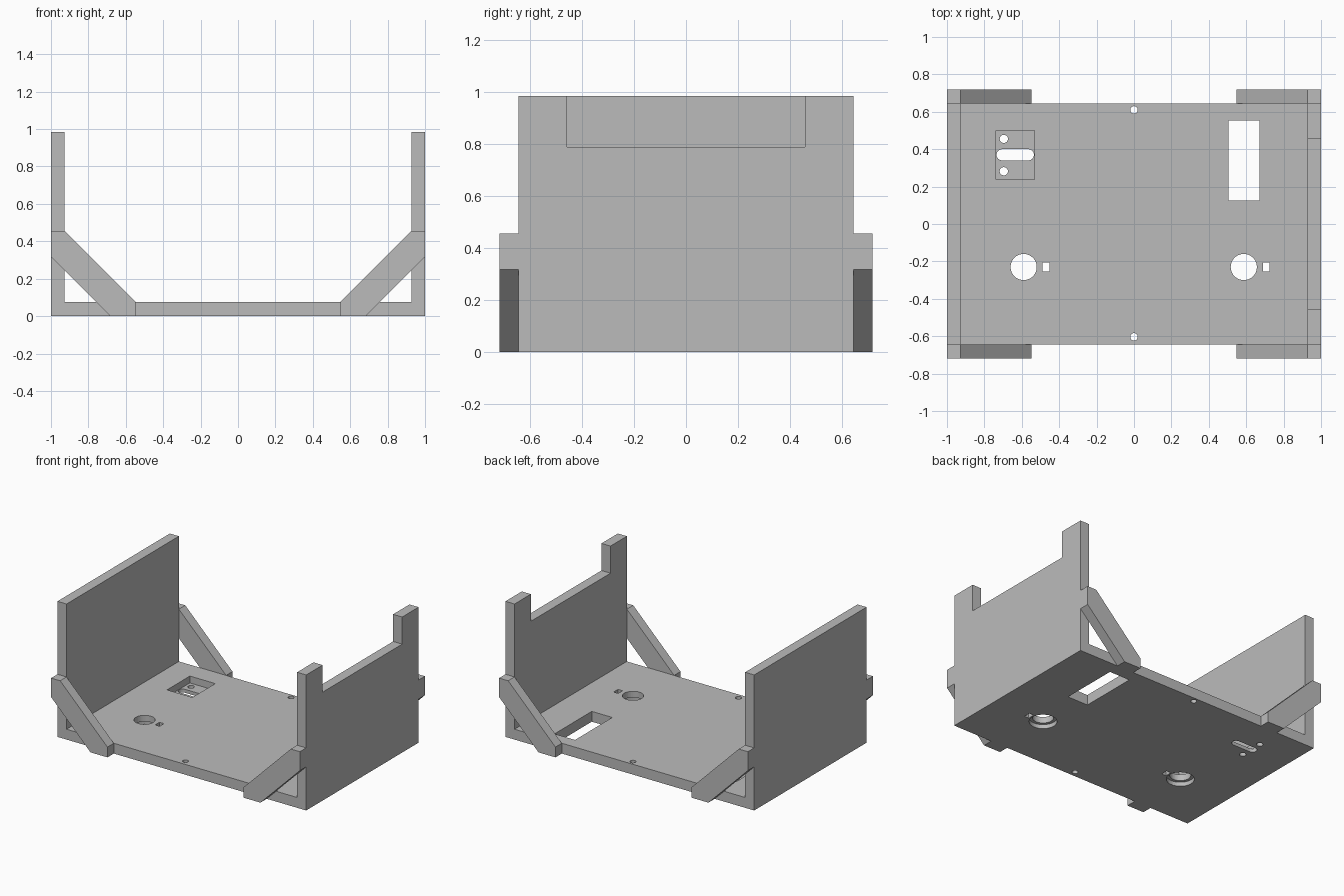
import bpy
import bmesh
import math

cube = bpy.data.objects.get("Cube")
if cube:
    bpy.data.objects.remove(cube, do_unlink=True)

grey = bpy.data.materials.new("plain grey")
grey.use_nodes = True
GREY = (0.5, 0.5, 0.5, 1)
grey.diffuse_color = GREY
grey.node_tree.nodes["Principled BSDF"].inputs["Base Color"].default_value = GREY

HALF_X, INNER_X = 1.0, 0.927
HALF_Y, BRACE_Y = 0.645, 0.718
TOP, FLOOR = 0.985, 0.075
LOW = -0.1  # start of cutters that pass through the floor


def prism(name, points, axis, start, end):
    """Extrude a flat outline along y (points are x, z) or z (points are x, y)."""
    bm = bmesh.new()
    place = (lambda a, b: (a, start, b)) if axis == "y" else (lambda a, b: (a, b, start))
    face = bm.faces.new([bm.verts.new(place(a, b)) for a, b in points])
    moved = bmesh.ops.extrude_face_region(bm, geom=[face])["geom"]
    shift = (0, end - start, 0) if axis == "y" else (0, 0, end - start)
    bmesh.ops.translate(bm, vec=shift, verts=[v for v in moved if isinstance(v, bmesh.types.BMVert)])
    bmesh.ops.recalc_face_normals(bm, faces=bm.faces)
    mesh = bpy.data.meshes.new(name)
    bm.to_mesh(mesh)
    bm.free()
    mesh.materials.append(grey)
    obj = bpy.data.objects.new(name, mesh)
    bpy.context.collection.objects.link(obj)
    return obj


def rect(x0, x1, y0, y1):
    return [(x0, y0), (x1, y0), (x1, y1), (x0, y1)]


def arc(x, y, r, start, sweep, steps):
    return [(x + r * math.cos(start + sweep * i / steps),
             y + r * math.sin(start + sweep * i / steps)) for i in range(steps + 1)]


def circle(x, y, r):
    return arc(x, y, r, 0, math.tau, 40)[:-1]


def cut(target, outline, z0=LOW, z1=0.2):
    cutter = prism("cutter", outline, "z", z0, z1)
    cutter.hide_render = True
    mod = target.modifiers.new("cut", "BOOLEAN")
    mod.operation = "DIFFERENCE"
    mod.solver = "EXACT"
    mod.object = cutter
    bpy.context.view_layer.objects.active = target
    bpy.ops.object.modifier_apply(modifier=mod.name)
    bpy.data.objects.remove(cutter, do_unlink=True)


# Floor and both side walls as one channel
channel = prism("channel_body", [
    (-HALF_X, 0), (HALF_X, 0), (HALF_X, TOP), (INNER_X, TOP),
    (INNER_X, FLOOR), (-INNER_X, FLOOR), (-INNER_X, TOP), (-HALF_X, TOP)],
    "y", -HALF_Y, HALF_Y)

# Wide notch in the left wall
cut(channel, rect(0.8, 1.1, -0.457, 0.457), 0.788, 1.2)

# Rectangular window
cut(channel, rect(0.505, 0.67, 0.125, 0.553))

# Stepped round holes, each with a small slot beside it
for x in (-0.59, 0.587):
    cut(channel, circle(x, -0.23, 0.07))
    cut(channel, circle(x, -0.23, 0.092), LOW, 0.03)
    cut(channel, rect(x + 0.102, x + 0.138, -0.255, -0.205))

# Screw holes at the middle of the front and back edges
for y in (-0.603, 0.61):
    cut(channel, circle(0, y, 0.02))

# Switch recess with a rounded slot and two screw holes
cut(channel, rect(-0.737, -0.533, 0.237, 0.5), 0.025, 0.2)
cut(channel, arc(-0.565, 0.37, 0.03, -math.pi / 2, math.pi, 12)
    + arc(-0.705, 0.37, 0.03, math.pi / 2, math.pi, 12))
for y in (0.282, 0.455):
    cut(channel, circle(-0.696, y, 0.022))

# Diagonal braces at the four corners
for side, sx in (("left", 1), ("right", -1)):
    outline = [(sx * x, z) for x, z in (
        (HALF_X, 0.455), (INNER_X, 0.455), (0.547, FLOOR),
        (0.547, 0), (0.683, 0), (HALF_X, 0.317))]
    prism("front_" + side + "_brace", outline, "y", -BRACE_Y, -HALF_Y)
    prism("back_" + side + "_brace", outline, "y", HALF_Y, BRACE_Y)
